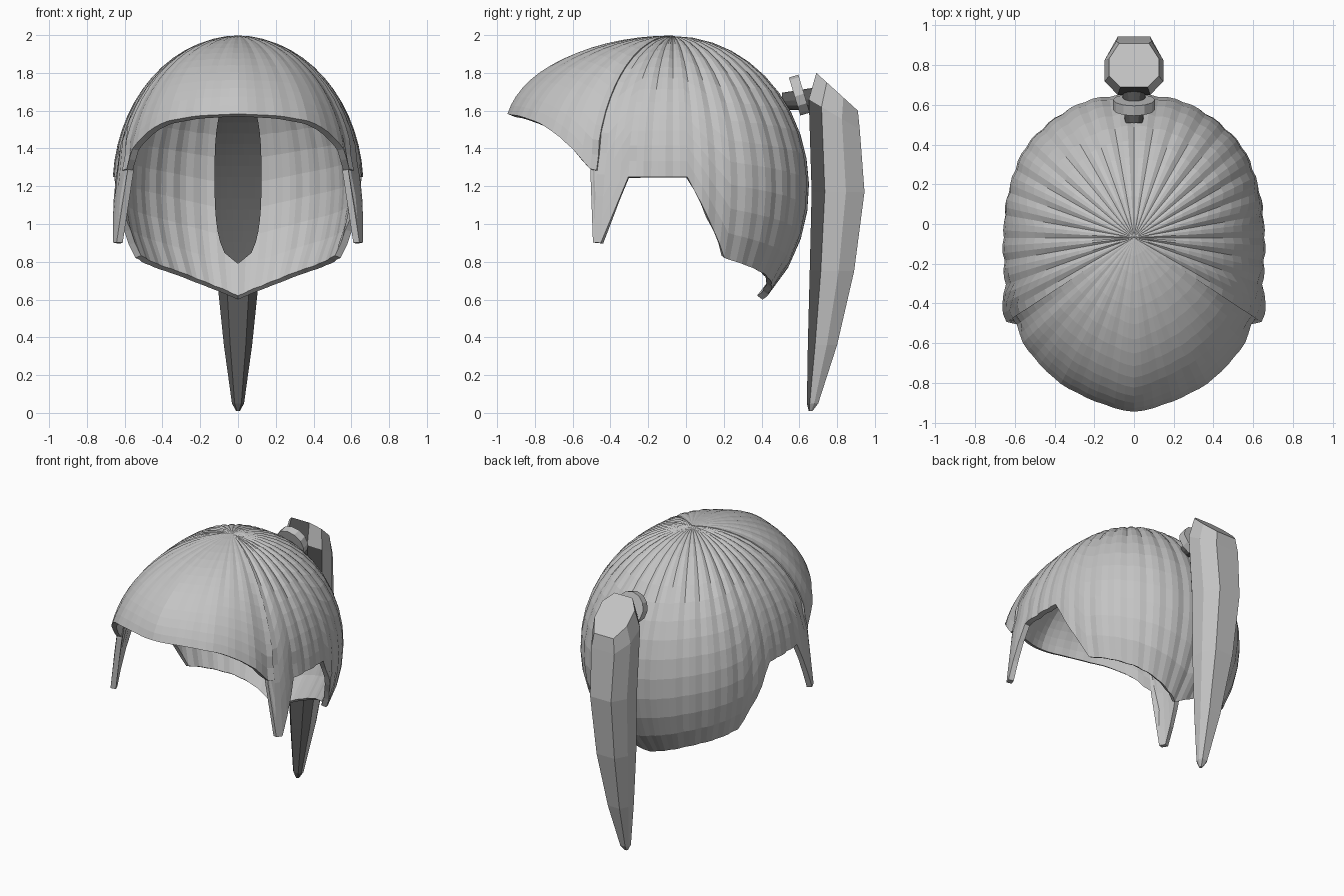
import bpy, bmesh, math
from mathutils import Vector

old = bpy.data.objects.get("Cube")
if old:
    bpy.data.objects.remove(old, do_unlink=True)


def material(name, value):
    m = bpy.data.materials.new(name)
    m.use_nodes = True
    colour = (value, value, value, 1)
    m.diffuse_color = colour
    m.node_tree.nodes["Principled BSDF"].inputs["Base Color"].default_value = colour
    return m


GREY = material("light grey", 0.55)
DARK = material("dark grey", 0.1)
STEP = 10 / 3          # three columns make one strand
POLE_Y, TOP, ROWS, HALF = -0.07, 1.995, 14, 0.8


def lerp_table(table, x):
    for (x0, y0), (x1, y1) in zip(table, table[1:]):
        if x <= x1:
            return y0 + (y1 - y0) * (x - x0) / (x1 - x0)
    return table[-1][1]


def finish(bm, name, mats):
    mesh = bpy.data.meshes.new(name)
    bm.to_mesh(mesh)
    bm.free()
    obj = bpy.data.objects.new(name, mesh)
    bpy.context.collection.objects.link(obj)
    for m in mats:
        mesh.materials.append(m)
    return obj


# Widest radius by angle from the back, and hem height of each hair piece
RADIUS = [(0, .72), (20, .735), (50, .715), (67, .68), (84, .66), (101, .67),
          (115, .71), (120, .735), (127, .735), (133, .775), (152, .85), (180, .885)]
CROWN_HEM = [(0, .6), (33.3, .73), (63.3, .82), (73.3, 1.03), (83.3, 1.25),
             (110, 1.25), (120, .9), (123.3, .9), (126.7, 1.28)]
FRINGE_HEM = [(123, 1.28), (127, 1.29), (133, 1.39), (139, 1.45), (145, 1.5),
              (152, 1.54), (165, 1.57), (180, 1.58)]


def hair_shell(name, first, last, hem, lift, pleat):
    """Pleated dome section swept between two column numbers."""
    bm = bmesh.new()
    columns = []
    for k in range(first, last + 1):
        angle = k * STEP
        a = abs(angle) if angle <= 180 else 360 - angle
        half = HALF - 0.3 * max(0, (a - 120) / 60)
        bottom = lerp_table(hem, a)
        valley = pleat if k % 3 == 0 else 0
        col = []
        for j in range(ROWS + 1):
            t = j / ROWS
            drop = (TOP - bottom) * (1 - math.cos(t * math.pi / 2))
            u = (half - drop) / half
            if a > 100:
                u = max(0, u)
            r = lerp_table(RADIUS, a) * math.sqrt(max(0, 1 - u * u))
            r += (lift - valley) * min(1, 3 * t)
            # sideburns lean outwards towards their tips
            if 105 < a < 127 and drop > 0.6:
                r += 0.1 * (drop - 0.75)
            crease = 1.2 * valley * math.sin(math.pi * min(1, 1.5 * t))
            rad = math.radians(angle)
            col.append(bm.verts.new((r * math.sin(rad), POLE_Y + r * math.cos(rad),
                                     TOP - drop - crease + lift * 0.5)))
        columns.append(col)
    for c0, c1 in zip(columns, columns[1:]):
        for j in range(ROWS):
            bm.faces.new((c1[j], c1[j + 1], c0[j + 1], c0[j]))
    bmesh.ops.remove_doubles(bm, verts=bm.verts, dist=0.0005)
    obj = finish(bm, name, [GREY])
    solid = obj.modifiers.new("thickness", "SOLIDIFY")
    solid.thickness = 0.035
    solid.offset = -1


hair_shell("crown_hair", -38, 38, CROWN_HEM, 0, 0.007)
hair_shell("fringe", 37, 71, FRINGE_HEM, 0.006, 0.003)

# Ponytail: eight-sided rings as front z, back z, front y, back y, half width
RINGS = [(.01, .01, .65, .67, .01), (.05, .05, .64, .70, .032),
         (.36, .36, .645, .80, .075), (.75, .75, .655, .89, .115),
         (1.17, 1.17, .665, .945, .135), (1.66, 1.5, .65, .92, .148),
         (1.8, 1.6, .69, .91, .125)]
SECTION = [(-.55, 0), (.55, 0), (1, .25), (1, .65), (.6, 1),
           (-.6, 1), (-1, .65), (-1, .25)]
bm = bmesh.new()
loops = [[bm.verts.new((w * sx, yf + (yb - yf) * sy, zf + (zb - zf) * sy))
          for sx, sy in SECTION] for zf, zb, yf, yb, w in RINGS]
for lo, hi in zip(loops, loops[1:]):
    # the underside is dark; only its middle face stays dark at the top
    dark_sides = (0,) if hi is loops[-1] else (0, 1, 7)
    for i in range(8):
        n = (i + 1) % 8
        face = bm.faces.new((lo[i], lo[n], hi[n], hi[i]))
        face.material_index = 1 if i in dark_sides else 0
bm.faces.new(loops[0][::-1])
bm.faces.new(loops[-1])
bmesh.ops.recalc_face_normals(bm, faces=bm.faces)
finish(bm, "ponytail", [GREY, DARK])


def drum(name, start, end, r0, r1, mat):
    """Twelve-sided drum between two points."""
    a, b = Vector(start), Vector(end)
    bm = bmesh.new()
    bmesh.ops.create_cone(bm, cap_ends=True, segments=12, radius1=r0, radius2=r1,
                          depth=(b - a).length)
    obj = finish(bm, name, [mat])
    obj.rotation_mode = "QUATERNION"
    obj.rotation_quaternion = (b - a).to_track_quat("Z", "Y")
    obj.location = (a + b) / 2


# Hair tie and the gathered neck of the ponytail
drum("hair_tie", (0, .575, 1.675), (0, .625, 1.69), .105, .105, GREY)
drum("ponytail_neck", (0, .51, 1.65), (0, .67, 1.66), .045, .06, DARK)

# Dark oval patch lying on the inside of the back hair
bm = bmesh.new()
rows = []
for j in range(17):
    s = -1 + j / 8
    z = 1.25 + 0.46 * s
    width = 0.122 * math.sqrt(1 - abs(s) ** 3) + 0.002
    r = 0.72 * math.sqrt(1 - ((z - TOP + HALF) / HALF) ** 2) - 0.055
    xs = [width * (i / 4 - 1) for i in range(9)]
    rows.append([bm.verts.new((x, POLE_Y + math.sqrt(r * r - x * x), z)) for x in xs])
for lo, hi in zip(rows, rows[1:]):
    for i in range(8):
        bm.faces.new((lo[i], lo[i + 1], hi[i + 1], hi[i]))
finish(bm, "inner_patch", [DARK])
